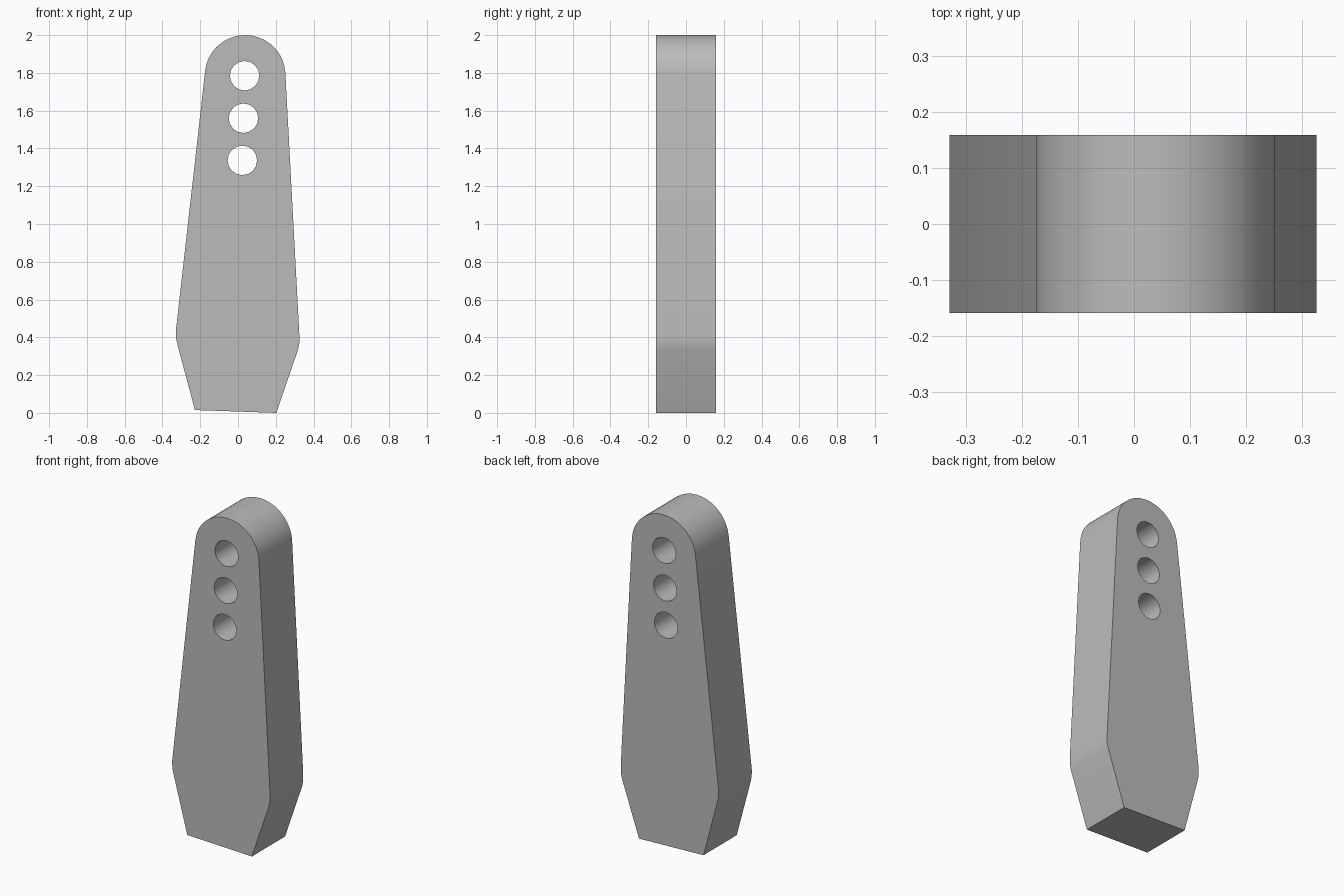
import bpy
import bmesh
from math import cos, sin, pi, radians

cube = bpy.data.objects.get("Cube")
if cube:
    bpy.data.objects.remove(cube, do_unlink=True)

DEPTH = 0.317

grey = bpy.data.materials.new("plain grey")
grey.use_nodes = True
colour = (0.5, 0.5, 0.5, 1)
grey.diffuse_color = colour
grey.node_tree.nodes["Principled BSDF"].inputs["Base Color"].default_value = colour


def arc(cx, cz, rx, rz, start, end, steps):
    """Points along an elliptical arc, angles in degrees."""
    angles = [radians(start + (end - start) * i / steps) for i in range(steps + 1)]
    return [(cx + rx * cos(a), cz + rz * sin(a)) for a in angles]


def prism(name, outline, depth):
    """Extrude an outline in the xz plane evenly to front and back."""
    bm = bmesh.new()
    face = bm.faces.new([bm.verts.new((x, -depth / 2, z)) for x, z in outline])
    new = bmesh.ops.extrude_face_region(bm, geom=[face])["geom"]
    verts = [v for v in new if isinstance(v, bmesh.types.BMVert)]
    bmesh.ops.translate(bm, verts=verts, vec=(0, depth, 0))
    bmesh.ops.recalc_face_normals(bm, faces=bm.faces)
    mesh = bpy.data.meshes.new(name)
    bm.to_mesh(mesh)
    bm.free()
    mesh.materials.append(grey)
    obj = bpy.data.objects.new(name, mesh)
    bpy.context.collection.objects.link(obj)
    return obj


# Tapered bar: slanted foot, softened widest corners, rounded top
foot = [(-0.228, 0.015), (0.203, 0.0)]
right_corner = [(0.318, 0.335), (0.325, 0.37), (0.325, 0.41)]
left_corner = [(-0.329, 0.435), (-0.328, 0.395), (-0.319, 0.355)]
top = arc(0.038, 1.79, 0.213, 0.21, 5, 173, 18)
bar = prism("bar", foot + right_corner + top + left_corner, DEPTH)

# Row of three through holes
for i, (x, z) in enumerate([(0.035, 1.785), (0.029, 1.56), (0.023, 1.337)]):
    outline = arc(x, z, 0.078, 0.078, 0, 337.5, 15)
    cutter = prism(f"hole_cutter_{i + 1}", outline, DEPTH * 2)
    cutter.hide_render = True
    cutter.hide_set(True)
    cut = bar.modifiers.new(f"hole_{i + 1}", "BOOLEAN")
    cut.operation = "DIFFERENCE"
    cut.solver = "EXACT"
    cut.object = cutter

# Apply the cuts, then remove the cutters
bpy.context.view_layer.objects.active = bar
bar.select_set(True)
for name in [m.name for m in bar.modifiers]:
    bpy.ops.object.modifier_apply(modifier=name)
for obj in [o for o in bpy.data.objects if o.name.startswith("hole_cutter")]:
    bpy.data.objects.remove(obj, do_unlink=True)

bpy.ops.object.shade_smooth_by_angle(angle=radians(30))
